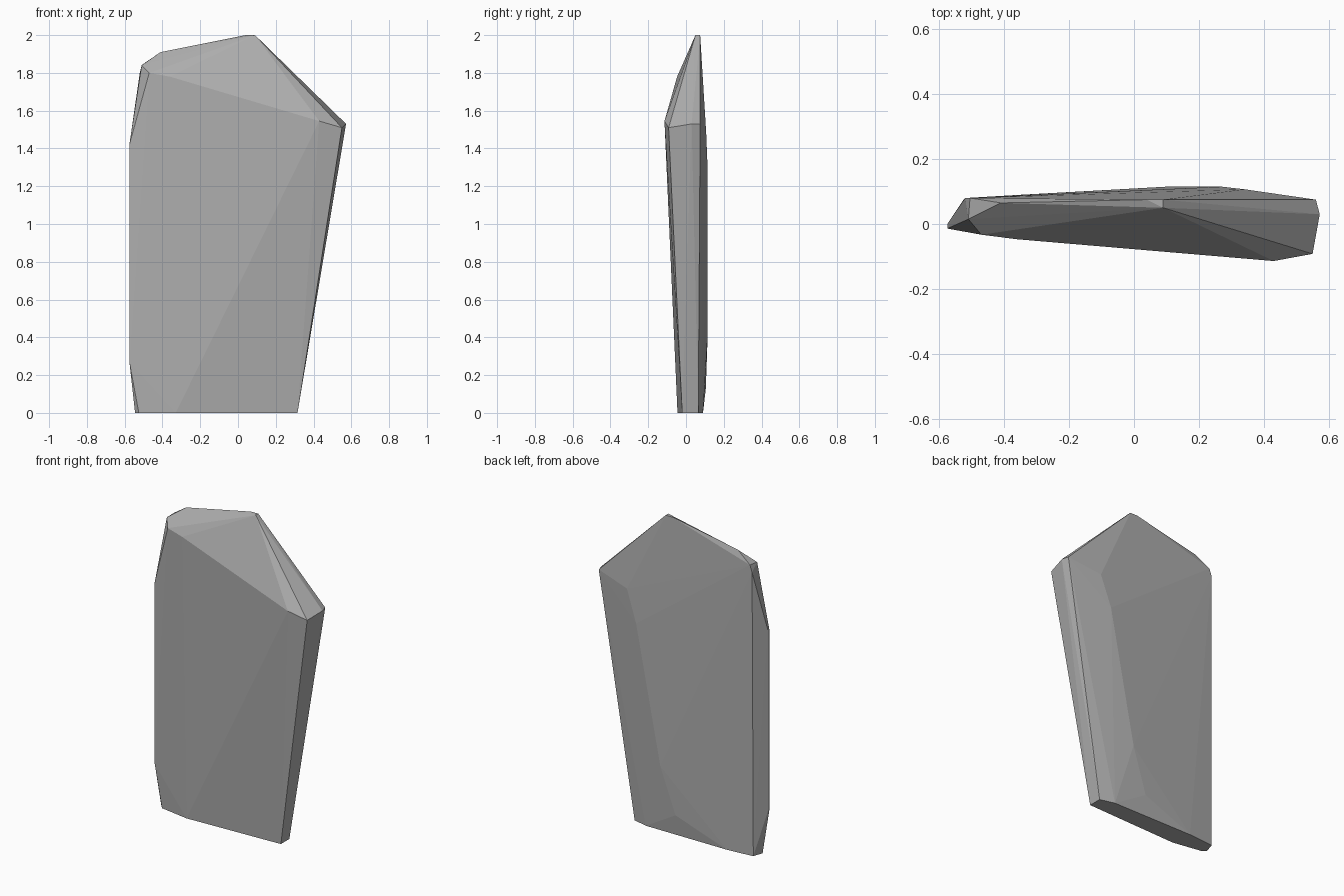
import bpy
import bmesh

cube = bpy.data.objects.get("Cube")
if cube:
    bpy.data.objects.remove(cube, do_unlink=True)

# Stone colour
stone = bpy.data.materials.new("stone grey")
stone.use_nodes = True
grey = (0.42, 0.42, 0.42, 1)
stone.diffuse_color = grey
bsdf = stone.node_tree.nodes["Principled BSDF"]
bsdf.inputs["Base Color"].default_value = grey
bsdf.inputs["Roughness"].default_value = 0.9

# Flat foot outline
foot = [(.315, -.02, 0), (.315, .065, 0), (.22, .09, 0), (-.35, .09, 0),
        (-.525, .075, 0), (-.545, .01, 0), (-.525, -.012, 0), (-.33, -.045, 0)]
# Thin left edge
left_edge = [(-.575, y, z) for y in (-.014, 0) for z in (.27, 1.42)]
# Chamfered upper left corner
left_corner = [(-.52, .08, 1.8), (-.505, .08, 1.845), (-.51, .015, 1.84),
               (-.41, .065, 1.91), (-.47, -.033, 1.8), (-.36, -.047, 1.78)]
# Peak
peak = [(.04, .075, 2), (.09, .075, 2), (.09, .05, 2)]
# Right shoulder
shoulder = [(.43, -.114, 1.545), (.55, -.092, 1.51), (.572, .03, 1.53),
            (.56, .075, 1.53)]
# Gentle bulge of the back
back = [(.1, .115, .42), (.27, .115, 1.28), (.34, .107, 1.48), (0, .105, .13)]

# Wrap the chipped corners into one faceted slab
bm = bmesh.new()
for p in foot + left_edge + left_corner + peak + shoulder + back:
    bm.verts.new(p)
hull = bmesh.ops.convex_hull(bm, input=bm.verts)
loose = [v for v in bm.verts if not v.link_faces]
bmesh.ops.delete(bm, geom=loose, context='VERTS')
bmesh.ops.dissolve_limit(bm, angle_limit=0.01, verts=bm.verts, edges=bm.edges)
bmesh.ops.recalc_face_normals(bm, faces=bm.faces)

mesh = bpy.data.meshes.new("stone_slab")
bm.to_mesh(mesh)
bm.free()
mesh.materials.append(stone)
slab = bpy.data.objects.new("stone_slab", mesh)
bpy.context.collection.objects.link(slab)
